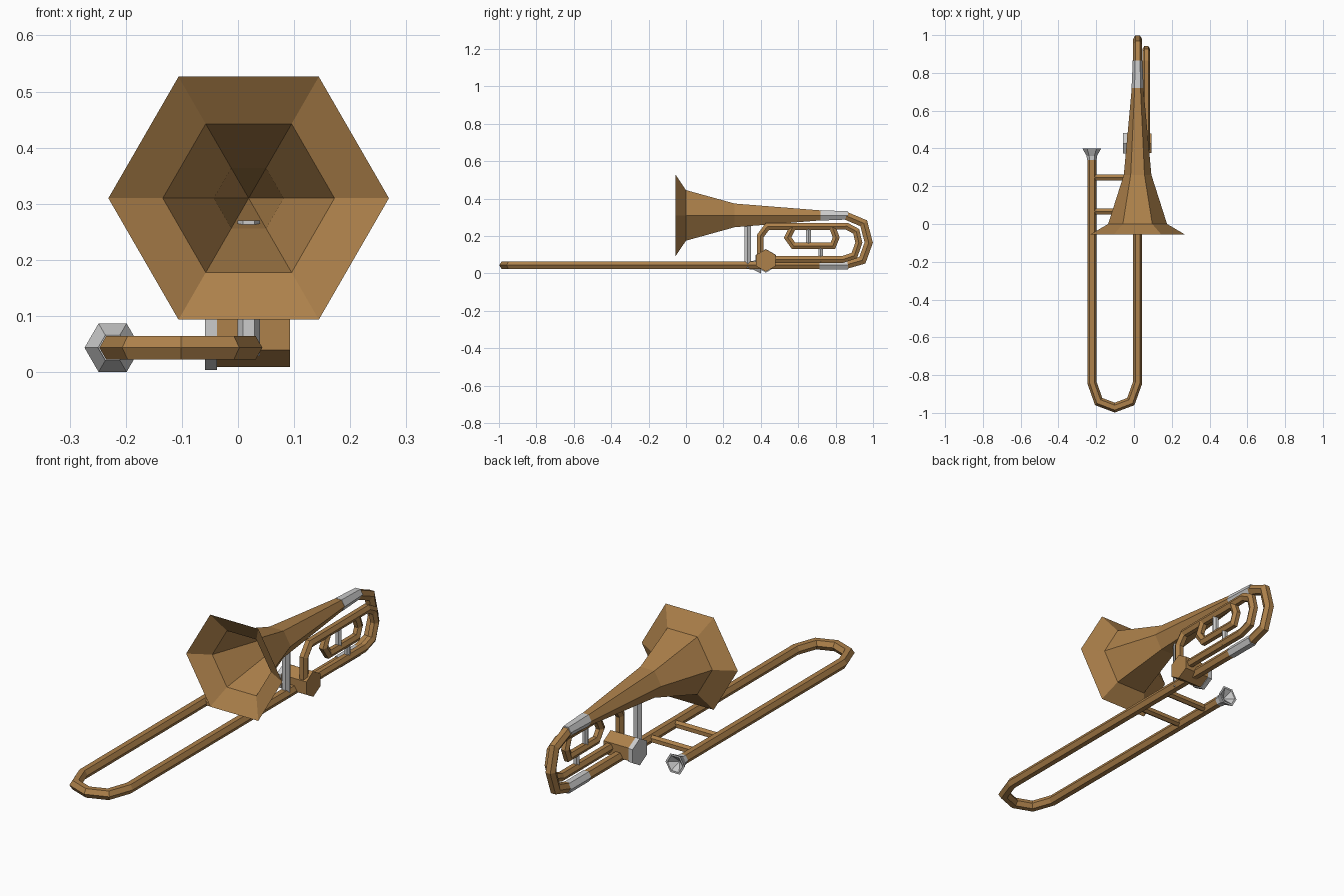
import bpy, bmesh, math
from mathutils import Vector

if "Cube" in bpy.data.objects:
    bpy.data.objects.remove(bpy.data.objects["Cube"])

brass = bpy.data.materials.new("brass")
brass.diffuse_color = (0.42, 0.22, 0.07, 1)
brass.use_nodes = True
brass.node_tree.nodes["Principled BSDF"].inputs["Base Color"].default_value = brass.diffuse_color
X, Y, Z = Vector((1, 0, 0)), Vector((0, 1, 0)), Vector((0, 0, 1))
SIDES = 6


def skin(name, rings, mat=brass, closed=False):
    """Skin hexagonal rings given as (centre, axis a, axis b, radius)."""
    bm = bmesh.new()
    loops = []
    for c, a, b, r in rings:
        angles = [2 * math.pi * i / SIDES for i in range(SIDES)]
        loops.append([bm.verts.new(c + r * (a * math.cos(t) + b * math.sin(t))) for t in angles])
    pairs = list(zip(loops, loops[1:]))
    if closed:
        pairs.append((loops[-1], loops[0]))
    else:
        bm.faces.new(loops[0])
        bm.faces.new(loops[-1])
    for p, q in pairs:
        for i in range(SIDES):
            j = (i + 1) % SIDES
            bm.faces.new((p[i], p[j], q[j], q[i]))
    bmesh.ops.remove_doubles(bm, verts=bm.verts, dist=1e-5)
    bmesh.ops.recalc_face_normals(bm, faces=bm.faces)
    me = bpy.data.meshes.new(name)
    bm.to_mesh(me)
    bm.free()
    ob = bpy.data.objects.new(name, me)
    bpy.context.collection.objects.link(ob)
    if mat:
        me.materials.append(mat)
    return ob


def tube(name, pts, r, normal, mat=brass, closed=False, edge_on_normal=True):
    """Mitred tube along a path lying in the plane with the given normal."""
    pts = [Vector(p) for p in pts]
    n, rings = len(pts), []
    for i, p in enumerate(pts):
        d_in = (p - pts[i - 1]).normalized() if i or closed else None
        d_out = (pts[(i + 1) % n] - p).normalized() if i < n - 1 or closed else None
        d_in, d_out = d_in or d_out, d_out or d_in
        t = (d_in + d_out).normalized()
        side = normal.cross(t) / max(t.dot(d_in), 0.5)
        a, b = (normal, side) if edge_on_normal else (side, normal)
        rings.append((p, a, b, r))
    return skin(name, rings, mat, closed)


def lathe(name, x, z, profile, mat=brass):
    """Hexagonal turning along y from (y, radius) pairs."""
    return skin(name, [(Vector((x, y, z)), X, Z, r) for y, r in profile], mat)


def yz(x, pts):
    return [(x, y, z) for y, z in pts]


CX, LX, SZ, BZ, FX = 0.019, -0.2225, 0.0435, 0.31, 0.065

# Bell: outer wall, rim, then the inner wall closing deep inside
bell = lathe("bell", CX, BZ, [(0.74, 0.029), (0.26, 0.073), (0.0, 0.156), (-0.055, 0.25),
                              (0.0, 0.153), (0.26, 0.062), (0.70, 0.0)])
lathe("bell_ferrule", CX, BZ, [(0.72, 0.032), (0.865, 0.0255)], None)

# Tuning bow behind the bell and its lower ferrule
tube("tuning_bow", yz(CX, [(0.85, BZ), (0.95, 0.268), (0.977, 0.165), (0.943, 0.07), (0.85, SZ)]),
     0.0245, X)
lathe("lower_ferrule", CX, SZ, [(0.715, 0.027), (0.865, 0.027)], None)

# Long hand slide
tube("hand_slide", [(LX, 0.36, SZ), (LX, -0.84, SZ), (-0.187, -0.94, SZ), (-0.102, -0.972, SZ),
                    (-0.017, -0.94, SZ), (CX, -0.84, SZ), (CX, 0.86, SZ)],
     0.0245, Z, edge_on_normal=False)
for i, y in enumerate((0.066, 0.246)):
    tube(f"slide_brace_{i + 1}", [(LX, y, SZ), (CX, y, SZ)], 0.018, Z)

# Mouthpiece with hollow cup
lathe("mouthpiece", LX - 0.001, SZ, [(0.34, 0.026), (0.36, 0.027), (0.40, 0.05), (0.40, 0.04), (0.365, 0.0)], None)

# Brace between bell and slide
tube("bell_brace", [(CX, 0.33, SZ - 0.015), (CX, 0.33, 0.27)], 0.02, X, None)

# Rotary valve and its cap
tube("rotary_valve", [(-0.038, 0.427, 0.069), (0.093, 0.427, 0.069)], 0.06, Z)
tube("valve_cap", [(-0.059, 0.427, 0.067), (-0.037, 0.427, 0.067)], 0.063, Z, None)

# Valve tubing: outer loop and small inner loop
tube("valve_outer_loop", yz(FX, [(0.397, 0.075), (0.397, 0.20), (0.435, 0.25), (0.86, 0.252),
                                 (0.91, 0.225), (0.924, 0.165), (0.90, 0.095), (0.84, 0.075),
                                 (0.43, 0.075)]), 0.021, X)
tube("valve_inner_loop", yz(FX, [(0.572, 0.25), (0.543, 0.192), (0.575, 0.147), (0.785, 0.147),
                                 (0.803, 0.192), (0.782, 0.25)]), 0.02, X, closed=True)

# Thin braces of the valve tubing
tube("inner_loop_brace", yz(FX, [(0.655, 0.147), (0.655, 0.25)]), 0.014, X, None)
tube("outer_loop_brace", yz(FX, [(0.72, 0.06), (0.72, 0.147)]), 0.014, X, None)
